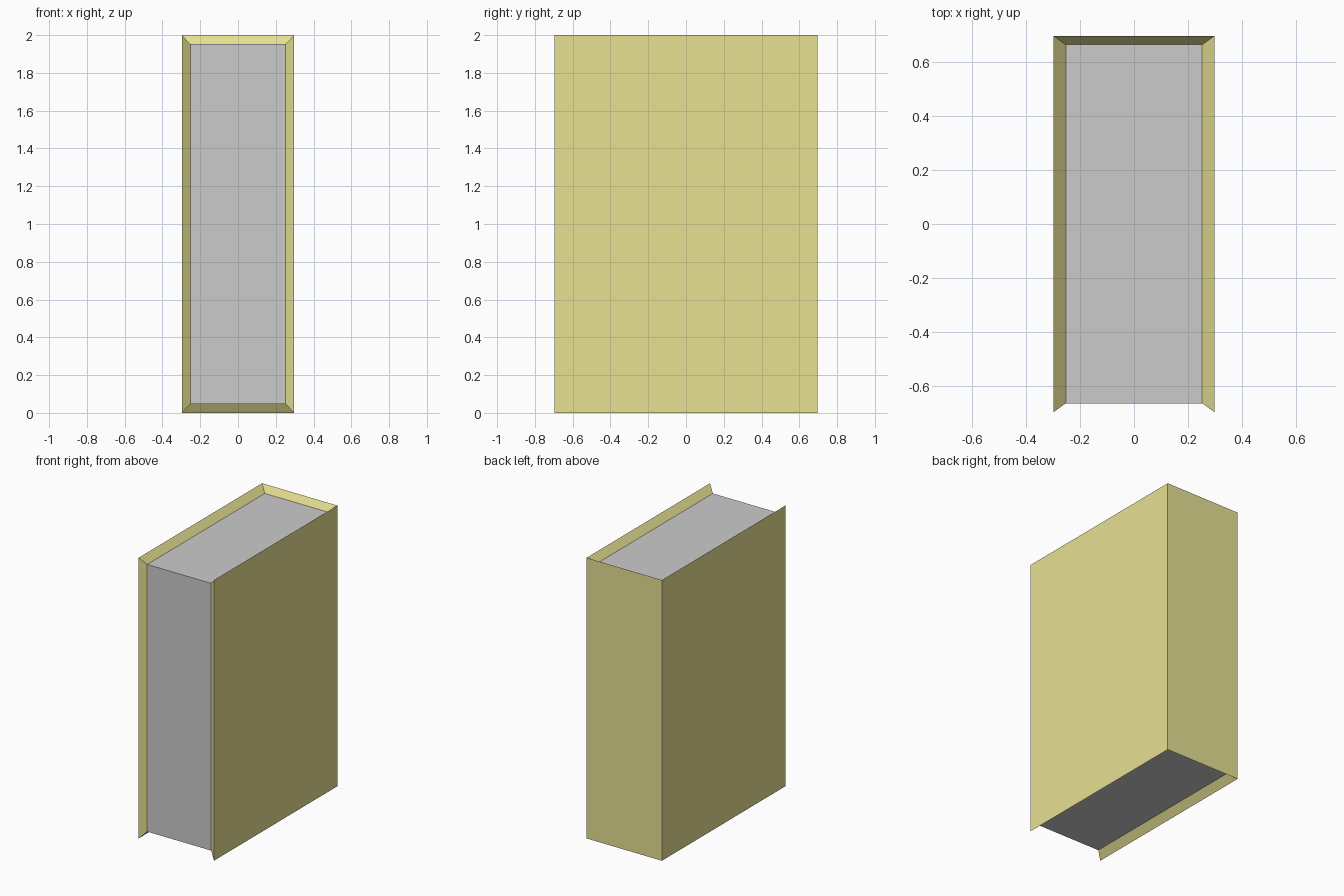
import bpy, bmesh
from mathutils import Vector

if "Cube" in bpy.data.objects:
    bpy.data.objects.remove(bpy.data.objects["Cube"])

PAGES = Vector((0.252, 0.662, 0.952))   # half sizes of the page block
COVER = Vector((0.297, 0.695, 1.0))     # half sizes of the outer cover


def box(half):
    bm = bmesh.new()
    bmesh.ops.create_cube(bm, size=2)
    bmesh.ops.scale(bm, vec=half, verts=bm.verts)
    return bm


def finish(bm, name):
    mesh = bpy.data.meshes.new(name)
    bm.to_mesh(mesh)
    bm.free()
    obj = bpy.data.objects.new(name, mesh)
    obj.location.z = 1
    bpy.context.collection.objects.link(obj)
    return obj


# Page block
finish(box(PAGES), "page_block")

# Cover: both boards and the spine grow out of the page block with mitred edges
bm = box(PAGES)
bm.normal_update()
wrapped = [f for f in bm.faces if abs(f.normal.x) > 0.5 or f.normal.y > 0.5]
grown = bmesh.ops.extrude_face_region(bm, geom=wrapped)["geom"]
outer = {v for v in grown if isinstance(v, bmesh.types.BMVert)}
ratio = Vector([c / p for c, p in zip(COVER, PAGES)])
bmesh.ops.scale(bm, vec=ratio, verts=list(outer))
paper = [f for f in bm.faces if not any(v in outer for v in f.verts)]
bmesh.ops.delete(bm, geom=paper, context='FACES')
cover = finish(bm, "cover")

mat = bpy.data.materials.new("cover_yellow")
mat.diffuse_color = (0.8, 0.75, 0.29, 1)
mat.use_nodes = True
mat.node_tree.nodes["Principled BSDF"].inputs["Base Color"].default_value = mat.diffuse_color
cover.data.materials.append(mat)
